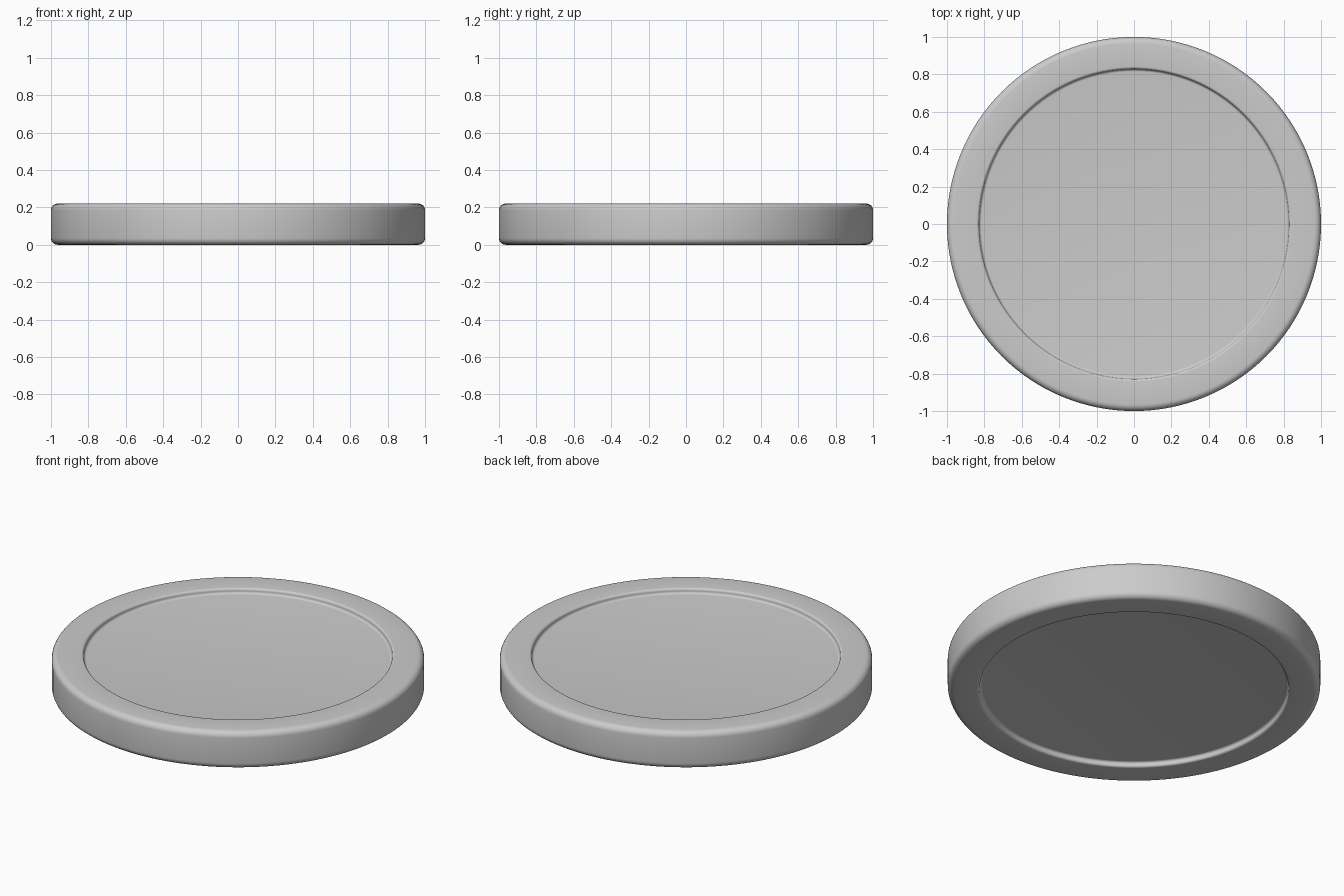
import bpy, bmesh, math

cube = bpy.data.objects.get("Cube")
if cube:
    bpy.data.objects.remove(cube, do_unlink=True)

HEIGHT, SEGMENTS, STEPS = 0.22, 128, 6

# Plain grey material
grey = bpy.data.materials.new("plain_grey")
grey.use_nodes = True
colour = (0.6, 0.6, 0.6, 1)
grey.diffuse_color = colour
grey.node_tree.nodes["Principled BSDF"].inputs["Base Color"].default_value = colour


def arc(cx, cz, radius, start, end):
    """Points along a rounded edge of the profile."""
    angles = [math.radians(start + (end - start) * i / STEPS) for i in range(STEPS + 1)]
    return [(cx + radius * math.cos(a), cz + radius * math.sin(a)) for a in angles]


# Upper half profile: recessed floor, soft step, flat rim, rounded outer edge
rim, edge, soft = HEIGHT, 0.035, 0.014
depth = 0.03
upper = [(0, rim - depth)]
upper += arc(0.814, rim - depth + soft, soft, 270, 360)
upper += arc(0.828 + soft, rim - soft, soft, 180, 90)
upper += arc(1 - edge, rim - edge, edge, 90, 0)
# Underside mirrors the top
profile = upper + [(r, HEIGHT - z) for r, z in reversed(upper)]

# Spin the profile into a disc
bm = bmesh.new()
verts = [bm.verts.new((r, 0, z)) for r, z in profile]
edges = [bm.edges.new(pair) for pair in zip(verts, verts[1:])]
bmesh.ops.spin(bm, geom=verts + edges, cent=(0, 0, 0), axis=(0, 0, 1),
               angle=math.tau, steps=SEGMENTS, use_merge=False)
bmesh.ops.remove_doubles(bm, verts=bm.verts, dist=0.0005)
bmesh.ops.recalc_face_normals(bm, faces=bm.faces)
mesh = bpy.data.meshes.new("round_disc")
bm.to_mesh(mesh)
bm.free()
mesh.materials.append(grey)

disc = bpy.data.objects.new("round_disc", mesh)
bpy.context.collection.objects.link(disc)
bpy.context.view_layer.objects.active = disc
disc.select_set(True)
bpy.ops.object.shade_smooth_by_angle(angle=math.radians(40))
